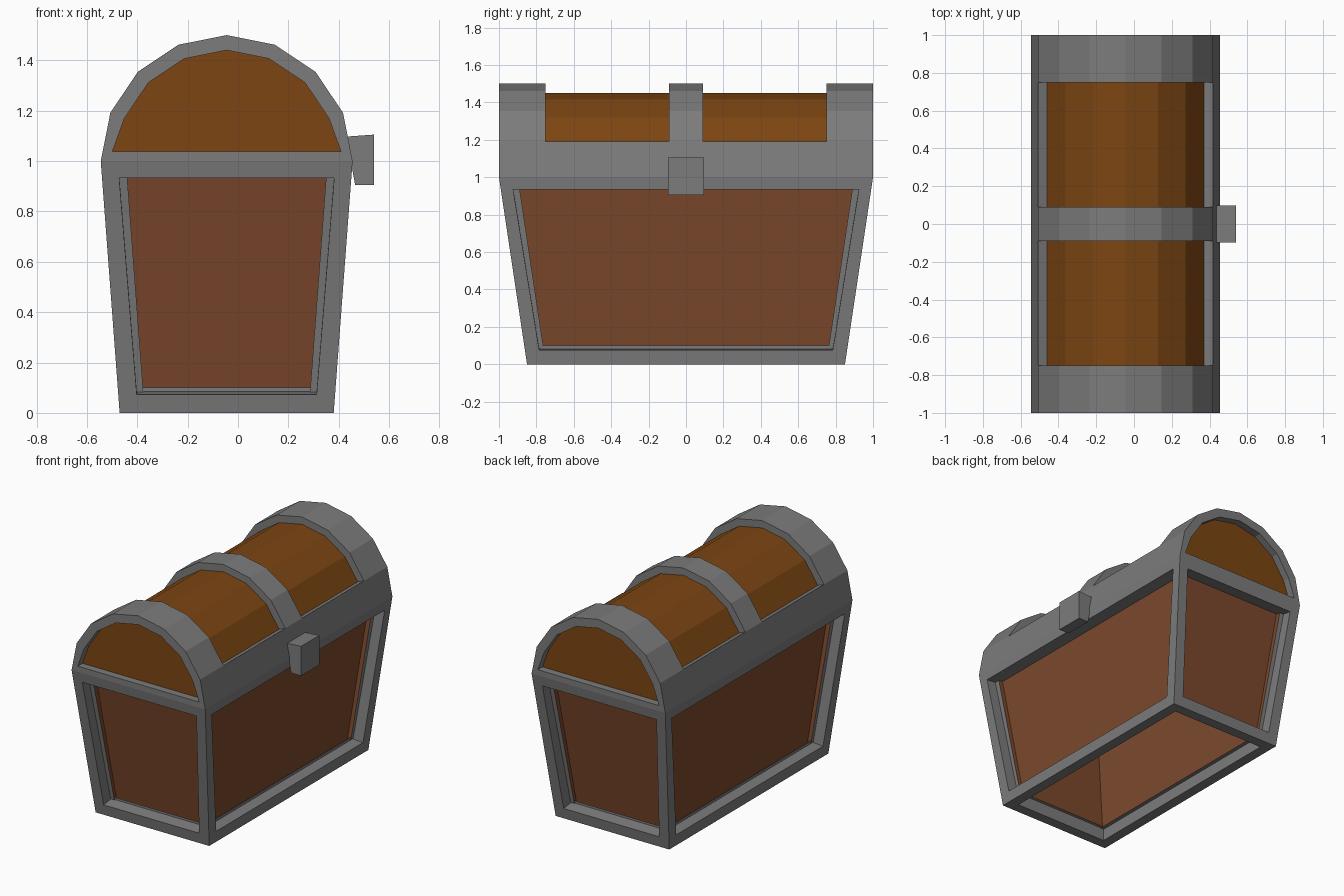
import bpy, bmesh
from math import sin, cos, pi

if "Cube" in bpy.data.objects:
    bpy.data.objects.remove(bpy.data.objects["Cube"])

CX = -0.045   # the chest axis sits left of centre, the lock sticks out right


def material(name, rgb):
    m = bpy.data.materials.new(name)
    m.diffuse_color = (*rgb, 1)
    m.use_nodes = True
    m.node_tree.nodes["Principled BSDF"].inputs["Base Color"].default_value = m.diffuse_color
    return m


METAL = material("grey_metal", (0.2, 0.2, 0.2))
BODY_WOOD = material("body_wood", (0.2, 0.065, 0.025))
LID_WOOD = material("lid_wood", (0.2, 0.06, 0.006))


def make_object(name, bm, mats):
    me = bpy.data.meshes.new(name)
    bm.to_mesh(me)
    bm.free()
    for m in mats:
        me.materials.append(m)
    ob = bpy.data.objects.new(name, me)
    bpy.context.collection.objects.link(ob)
    return ob


def recess(bm, faces, border, depth):
    """Inset each face to leave a metal rim, then sink it as a wood panel."""
    bmesh.ops.inset_individual(bm, faces=faces, thickness=border, depth=0)
    bmesh.ops.inset_individual(bm, faces=faces, thickness=0, depth=-depth)
    for f in faces:
        f.material_index = 1


# Flared body: sunken wood panels on four sides, open framed underside
bm = bmesh.new()
bottom, top = [[bm.verts.new((CX + sx * hx, sy * hy, z))
                for sx, sy in ((-1, -1), (1, -1), (1, 1), (-1, 1))]
               for hx, hy, z in ((0.425, 0.85, 0), (0.5, 1.0, 1.0))]
faces = [bm.faces.new((bottom[i], bottom[(i + 1) % 4], top[(i + 1) % 4], top[i]))
         for i in range(4)]
base = bm.faces.new(bottom[::-1])
bm.normal_update()
recess(bm, faces + [base], 0.1, 0.1)
bmesh.ops.delete(bm, geom=[base], context='FACES_ONLY')
make_object("chest_body", bm, (METAL, BODY_WOOD))

# Half-round lid in eight segments, with three metal bands
bm = bmesh.new()
N = 8
rings = [[bm.verts.new((CX + 0.5 * cos(pi * k / N), y, 1 + 0.5 * sin(pi * k / N)))
          for k in range(N + 1)]
         for y in (-1, -0.75, -0.09, 0.09, 0.75, 1)]
bays = {1: [], 3: []}
for j, (a, b) in enumerate(zip(rings, rings[1:])):
    for k in range(N):
        f = bm.faces.new((a[k], b[k], b[k + 1], a[k + 1]))
        if j in bays and 0 < k < N - 1:
            bays[j].append(f)
ends = [bm.faces.new(rings[0]), bm.faces.new(rings[-1][::-1])]
bm.normal_update()

# Sunken curved panels between the bands
for bay in bays.values():
    geom = bmesh.ops.extrude_face_region(bm, geom=bay)["geom"]
    for g in geom:
        if isinstance(g, bmesh.types.BMVert):
            g.co.x = CX + (g.co.x - CX) * 0.9
            g.co.z = 1 + (g.co.z - 1) * 0.9
        elif isinstance(g, bmesh.types.BMFace):
            g.material_index = 1
    bmesh.ops.delete(bm, geom=[f for f in bay if f.is_valid], context='FACES')
bm.normal_update()

# Sunken half-round panels at both lid ends
recess(bm, ends, 0.06, 0.05)
make_object("chest_lid", bm, (METAL, LID_WOOD))

# Lock block on the right side
bm = bmesh.new()
profile = ((0.465, 0.905), (0.54, 0.905), (0.54, 1.105), (0.43, 1.097))
face = bm.faces.new([bm.verts.new((x, -0.097, z)) for x, z in profile])
new = bmesh.ops.extrude_face_region(bm, geom=[face], use_keep_orig=True)["geom"]
bmesh.ops.translate(bm, vec=(0, 0.194, 0),
                    verts=[g for g in new if isinstance(g, bmesh.types.BMVert)])
bmesh.ops.recalc_face_normals(bm, faces=bm.faces)
make_object("lock", bm, (METAL,))
